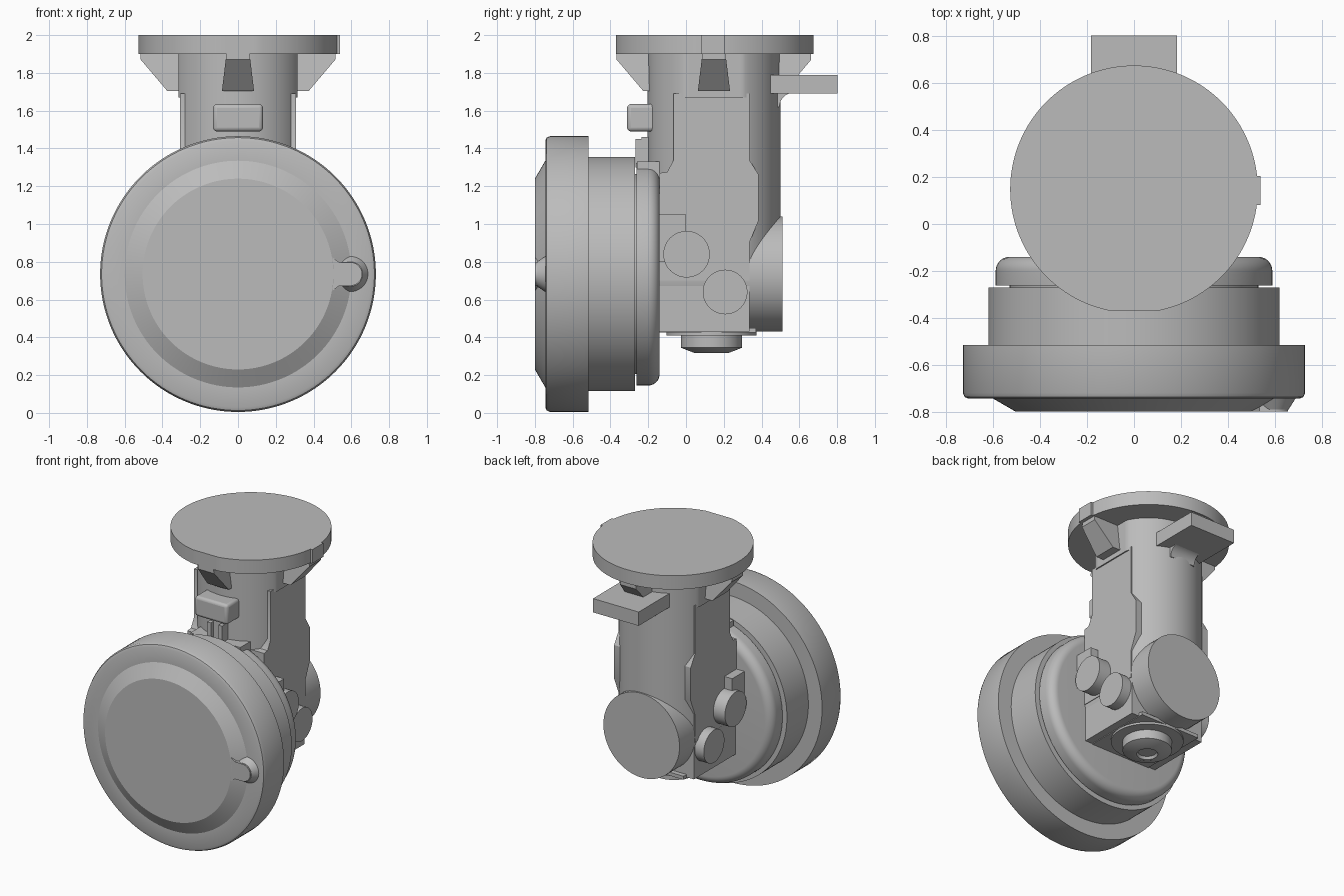
import bpy, bmesh, math
from mathutils import Matrix, Vector

cube = bpy.data.objects.get("Cube")
if cube:
    bpy.data.objects.remove(cube)

grey = bpy.data.materials.new("plain grey")
grey.use_nodes = True
COLOUR = (0.5, 0.5, 0.5, 1)
grey.diffuse_color = COLOUR
grey.node_tree.nodes["Principled BSDF"].inputs["Base Color"].default_value = COLOUR

CY = 0.148      # column axis, y
GZ = 0.735      # gauge axis, z


def finish(name, bm, bevel=0, segments=3):
    bmesh.ops.remove_doubles(bm, verts=bm.verts, dist=1e-5)
    bmesh.ops.recalc_face_normals(bm, faces=bm.faces)
    mesh = bpy.data.meshes.new(name)
    bm.to_mesh(mesh)
    bm.free()
    mesh.materials.append(grey)
    ob = bpy.data.objects.new(name, mesh)
    bpy.context.collection.objects.link(ob)
    if bevel:
        mod = ob.modifiers.new("rounded edges", 'BEVEL')
        mod.width, mod.segments, mod.limit_method = bevel, segments, 'ANGLE'
    bpy.ops.object.select_all(action='DESELECT')
    ob.select_set(True)
    bpy.context.view_layer.objects.active = ob
    bpy.ops.object.shade_smooth_by_angle(angle=math.radians(30))
    return ob


def lathe(name, profile, origin, axis, steps=96):
    """Solid of revolution from (radius, distance along axis) pairs."""
    bm = bmesh.new()
    verts = [bm.verts.new((r, 0, h)) for r, h in profile]
    edges = [bm.edges.new(pair) for pair in zip(verts, verts[1:])]
    bmesh.ops.spin(bm, geom=verts + edges, axis=(0, 0, 1), cent=(0, 0, 0),
                   angle=math.tau, steps=steps)
    turn = Vector((0, 0, 1)).rotation_difference(Vector(axis)).to_matrix().to_4x4()
    bm.transform(Matrix.Translation(origin) @ turn)
    return finish(name, bm)


def disc(name, radius, length, origin, axis):
    return lathe(name, [(0, 0), (radius, 0), (radius, length), (0, length)], origin, axis, 64)


def prism(name, points, vec, bevel=0):
    """Extrude a flat 3D outline along a vector."""
    bm = bmesh.new()
    face = bm.faces.new([bm.verts.new(p) for p in points])
    top = bmesh.ops.extrude_face_region(bm, geom=[face])["geom"]
    bmesh.ops.translate(bm, vec=vec, verts=[v for v in top if isinstance(v, bmesh.types.BMVert)])
    return finish(name, bm, bevel)


def box(name, x, y, z, bevel=0):
    pts = [(x[0], y[0], z[0]), (x[1], y[0], z[0]), (x[1], y[1], z[0]), (x[0], y[1], z[0])]
    return prism(name, pts, (0, 0, z[1] - z[0]), bevel)


def circle(r, n=96):
    return [(r * math.cos(i * math.tau / n), r * math.sin(i * math.tau / n)) for i in range(n)]


# Gauge housing: front bezel, drum and rounded back cover in one turned profile
back_round = [(0.53 + 0.06 * math.cos(a), -0.2 + 0.06 * math.sin(a))
              for a in (i * math.pi / 16 for i in range(9))]
lathe("gauge_housing",
      [(0, -0.80), (0.505, -0.80), (0.60, -0.745), (0.705, -0.745), (0.722, -0.738),
       (0.73, -0.72), (0.73, -0.515), (0.62, -0.515), (0.62, -0.27), (0.53, -0.27),
       (0.53, -0.262), (0.59, -0.262)] + back_round + [(0, -0.14)],
      (0, 0, GZ), (0, 1, 0), 128)

# Rounded tab on the bezel, flaring into the front face
tab = [(0.46, 0.11), (0.505, 0.085), (0.535, 0.062)]
tab += [(0.595 + 0.062 * math.cos(a), 0.062 * math.sin(a))
        for a in (math.pi / 2 - i * math.pi / 16 for i in range(17))]
tab += [(0.535, -0.062), (0.505, -0.085), (0.46, -0.11)]
prism("bezel_tab", [(x, -0.799, GZ + z) for x, z in tab], (0, 0.07, 0))
lathe("bezel_tab_skirt", [(0, -0.79), (0.065, -0.79), (0.095, -0.742), (0, -0.742)],
      (0.595, 0, GZ), (0, 1, 0), 48)

# Mounting flange with a flat at the front and a small key on the side
prism("mounting_flange", [(x, max(y + CY, -0.37), 1.9) for x, y in circle(0.528, 128)], (0, 0, 0.1))
box("flange_key", (0.48, 0.54), (0.08, 0.205), (1.9, 2.0))


# Column: cylinder with flattened sides
def column(name, half, z0, z1):
    pts = [(max(-half, min(half, x)), y + CY, z0) for x, y in circle(0.352, 128)]
    prism(name, pts, (0, 0, z1 - z0))


column("column", 0.303, 0.735, 1.69)
column("column_collar", 0.316, 1.67, 1.9)

# Lower body, horizontal barrel and bottom plate
disc("rear_barrel", 0.305, 0.66, (0, -0.15, GZ), (0, 1, 0))
box("lower_body", (-0.298, 0.298), (-0.15, 0.335), (0.43, 1.05))
box("bottom_plate", (-0.24, 0.24), (-0.14, 0.37), (0.425, 0.45))
box("gauge_neck", (-0.2, 0.2), (-0.2, 0.1), (0.45, 1.27))
lathe("bottom_plug", [(0, 0.45), (0.238, 0.45), (0.238, 0.41), (0.162, 0.41), (0.162, 0.345),
                      (0.09, 0.317), (0.07, 0.317), (0.06, 0.335), (0, 0.335)],
      (0, 0.135, 0), (0, 0, 1), 64)

# Raised side panels, widening towards the bottom
panel = [(-0.14, 0.7), (-0.14, 1.27), (-0.1, 1.275), (-0.065, 1.34), (-0.065, 1.69),
         (0.335, 1.69), (0.335, 1.34), (0.385, 1.26), (0.385, 1.02), (0.335, 0.9), (0.335, 0.7)]
prism("side_panels", [(-0.307, y, z) for y, z in panel], (0.614, 0, 0))

# Side ports and their boss on each side
for side, label in ((1, "left"), (-1, "right")):
    axis = (side, 0, 0)
    disc(label + "_upper_port", 0.123, 0.2, (side * 0.2, 0.003, 0.84), axis)
    disc(label + "_lower_port", 0.118, 0.17, (side * 0.2, 0.207, 0.64), axis)
    xs = sorted((side * 0.2, side * 0.37))
    box(label + "_port_boss", xs, (-0.15, 0.0), (0.8, 1.05))

# Tapered gussets under the flange, at the front, sides and back
gusset = [(0.25, 1.705, 0.085), (0.375, 1.705, 0.085), (0.515, 1.87, 0.065),
          (0.515, 1.905, 0.06), (0.25, 1.905, 0.06)]
for label, turn in (("left", 0), ("back", 90), ("right", 180), ("front", 270)):
    bm = bmesh.new()
    rot = Matrix.Translation((0, CY, 0)) @ Matrix.Rotation(math.radians(turn), 4, 'Z')
    rings = [[bm.verts.new(rot @ Vector((r, s * w, z))) for r, z, w in gusset] for s in (-1, 1)]
    for ring in rings:
        bm.faces.new(ring)
    for i in range(len(gusset)):
        j = (i + 1) % len(gusset)
        bm.faces.new((rings[0][i], rings[0][j], rings[1][j], rings[1][i]))
    finish(label + "_gusset", bm)

# Rear shelf with a curved fillet beneath it
box("rear_shelf", (-0.183, 0.183), (0.42, 0.803), (1.69, 1.79))
curve = [(0.57 - 0.075 * math.cos(a), 1.62 + 0.075 * math.sin(a))
         for a in (i * math.pi / 16 for i in range(9))]
prism("shelf_fillet", [(-0.1, 0.44, 1.62)] + [(-0.1, y, z) for y, z in curve]
      + [(-0.1, 0.44, 1.695)], (0.2, 0, 0))

# Front latch block, and the small forked clip below it
box("latch_block", (-0.132, 0.132), (-0.312, -0.14), (1.49, 1.635), 0.02)
box("clip_base", (-0.06, 0.06), (-0.235, -0.15), (1.25, 1.46))
for x in (-0.045, 0.045):
    box("clip_prong", (x - 0.015, x + 0.015), (-0.268, -0.2), (1.3, 1.45))
box("clip_ledge", (-0.2, 0.2), (-0.26, -0.1), (1.24, 1.33))
